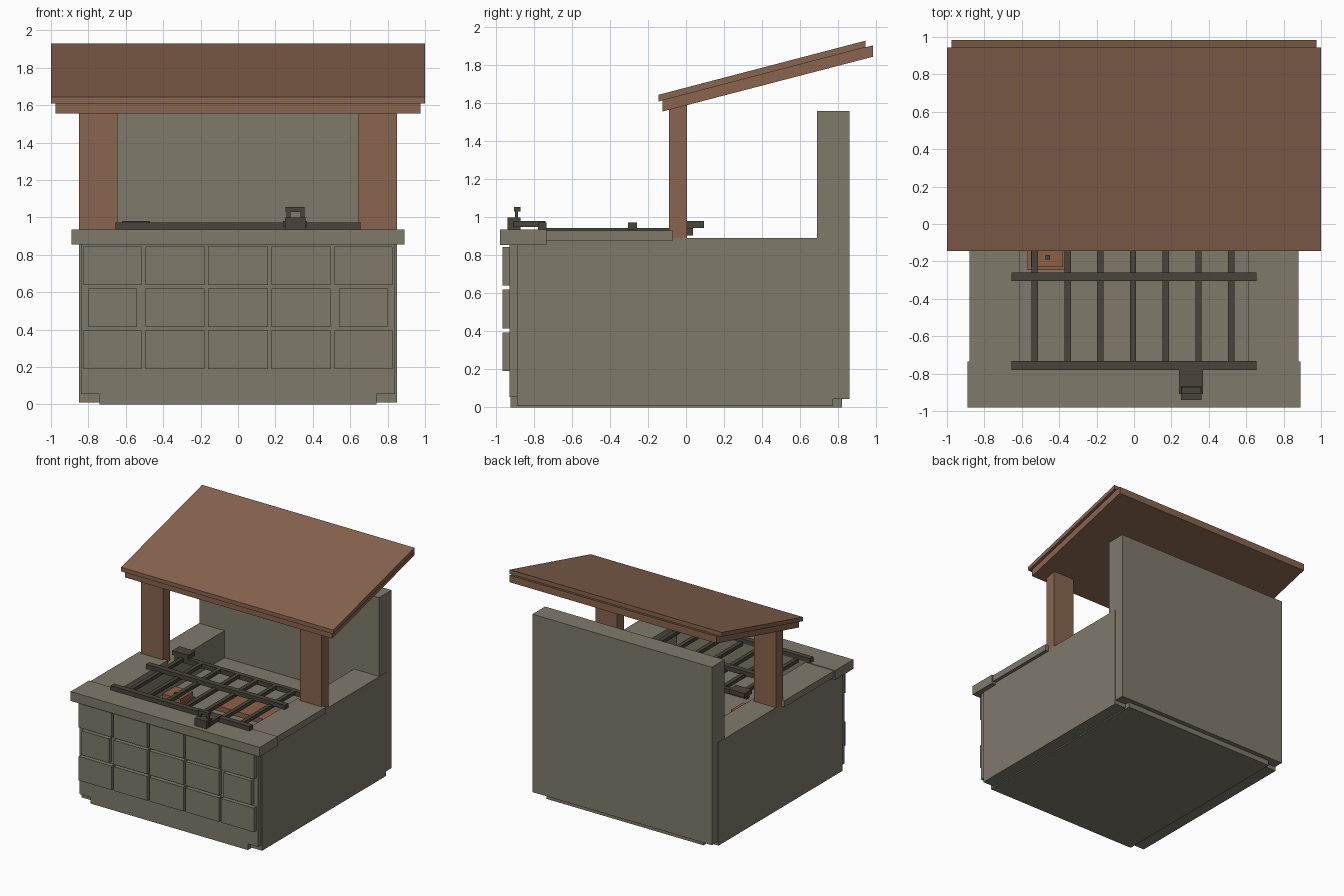
import bpy

cube = bpy.data.objects.get("Cube")
if cube:
    bpy.data.objects.remove(cube, do_unlink=True)


def material(name, color):
    m = bpy.data.materials.new(name)
    m.use_nodes = True
    m.diffuse_color = (*color, 1)
    m.node_tree.nodes["Principled BSDF"].inputs["Base Color"].default_value = (*color, 1)
    return m


STONE = material("olive stone", (0.215, 0.195, 0.148))
WOOD = material("brown wood", (0.25, 0.13, 0.078))
IRON = material("dark iron", (0.068, 0.060, 0.043))
CLAY = material("fired clay", (0.27, 0.12, 0.066))


def prism(name, mat, x0, x1, profile):
    """Extrude a four-sided (y, z) profile from x0 to x1."""
    n = len(profile)
    verts = [(x, y, z) for x in (x0, x1) for y, z in profile]
    faces = [tuple(reversed(range(n))), tuple(range(n, 2 * n))]
    faces += [(i, (i + 1) % n, n + (i + 1) % n, n + i) for i in range(n)]
    mesh = bpy.data.meshes.new(name)
    mesh.from_pydata(verts, [], [tuple(reversed(f)) for f in faces] if x1 < x0 else faces)
    mesh.materials.append(mat)
    ob = bpy.data.objects.new(name, mesh)
    bpy.context.collection.objects.link(ob)
    return ob


def box(name, mat, x, y, z):
    return prism(name, mat, x[0], x[1], [(y[0], z[0]), (y[1], z[0]), (y[1], z[1]), (y[0], z[1])])


def pair(name, mat, x, y, z):
    box("left_" + name, mat, x, y, z)
    box("right_" + name, mat, (-x[1], -x[0]), y, z)


# Masonry body
box("base_plinth", STONE, (-0.74, 0.74), (-0.925, 0.82), (0, 0.06))
pair("side_wall", STONE, (0.61, 0.85), (-0.89, 0.775), (0.01, 0.89))
box("front_wall", STONE, (-0.84, 0.84), (-0.93, -0.74), (0.055, 0.86))
box("back_wall", STONE, (-0.845, 0.845), (0.69, 0.86), (0.045, 1.56))
box("hearth_floor", STONE, (-0.62, 0.62), (-0.75, 0.70), (0.05, 0.66))
box("front_counter", STONE, (-0.89, 0.89), (-0.98, -0.735), (0.855, 0.935))
pair("side_counter", STONE, (0.61, 0.88), (-0.74, -0.07), (0.875, 0.93))

# Facing stones in three courses
WIDE = [(-0.825, -0.515), (-0.495, -0.18), (-0.16, 0.16), (0.18, 0.495), (0.515, 0.825)]
NARROW = [(-0.80, -0.54)] + WIDE[1:4] + [(0.54, 0.80)]
for row, spans in enumerate((WIDE, NARROW, WIDE)):
    low = 0.19 + 0.225 * row
    for i, span in enumerate(spans):
        box(f"facing_stone_{row}_{i}", STONE, span, (-0.965, -0.92), (low, low + 0.205))

# Posts and sloping roof
pair("roof_post", WOOD, (0.645, 0.85), (-0.09, 0.005), (0.885, 1.595))
prism("roof_lining", WOOD, -0.975, 0.975,
      [(-0.125, 1.557), (0.983, 1.845), (0.983, 1.905), (-0.125, 1.617)])
prism("roof_cover", WOOD, -1, 1,
      [(-0.145, 1.61), (0.945, 1.895), (0.945, 1.93), (-0.145, 1.645)])

# Iron grate
for i in range(7):
    x = -0.53 + 0.175 * i
    box(f"grate_bar_{i}", IRON, (x - 0.017, x + 0.017), (-0.78, 0.03), (0.915, 0.945))
for name, y in (("front", -0.78), ("middle", -0.305)):
    box(name + "_crossbar", IRON, (-0.655, 0.655), (y, y + 0.047), (0.935, 0.972))
box("rear_crossbar", IRON, (-0.6, 0.6), (0.0, 0.038), (0.905, 0.945))
box("rear_hinge", IRON, (-0.62, -0.47), (0.0, 0.095), (0.945, 0.982))

# Lifting latch with a looped grip
box("latch_arm", IRON, (0.24, 0.37), (-0.91, -0.74), (0.948, 0.98))
box("latch_block", IRON, (0.25, 0.36), (-0.94, -0.87), (0.935, 1.0))
for x in (0.26, 0.335):
    box("grip_upright", IRON, (x, x + 0.02), (-0.9, -0.885), (0.99, 1.03))
box("grip_bar", IRON, (0.255, 0.355), (-0.905, -0.872), (1.03, 1.055))

# Clay vessel and hearth bed under the grate
box("clay_block", CLAY, (-0.55, -0.38), (-0.23, -0.06), (0.66, 0.72))
box("clay_block_rim", CLAY, (-0.57, -0.37), (-0.245, -0.05), (0.66, 0.675))
box("clay_block_knob", IRON, (-0.472, -0.448), (-0.19, -0.166), (0.72, 0.735))
box("hearth_bed", CLAY, (-0.12, 0.4), (-0.13, 0.2), (0.66, 0.70))
